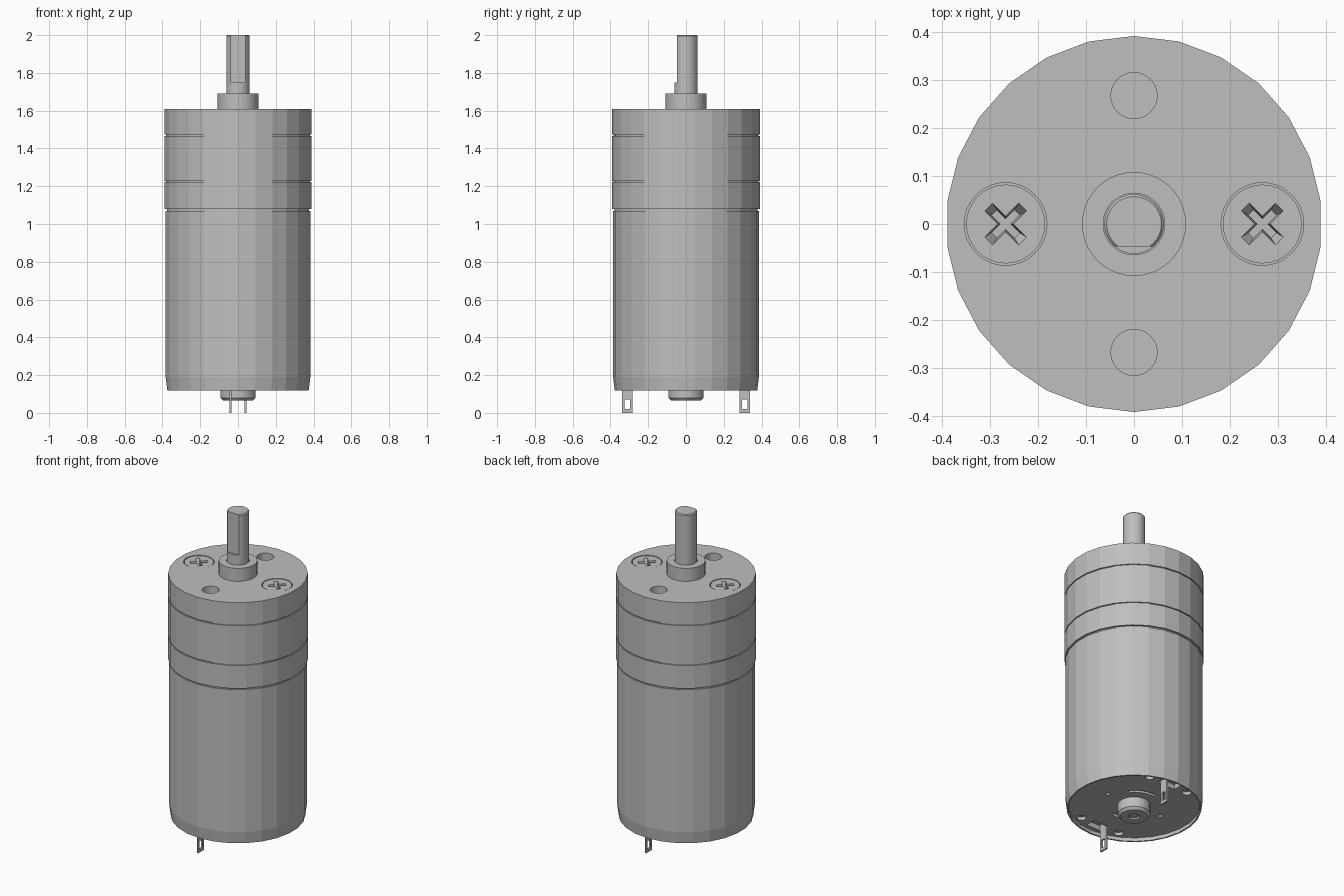
import bpy, bmesh, math
from mathutils import Matrix, Vector

cube = bpy.data.objects.get("Cube")
if cube:
    bpy.data.objects.remove(cube, do_unlink=True)

GREY = (0.52, 0.52, 0.52, 1)
metal = bpy.data.materials.new("grey metal")
metal.use_nodes = True
metal.diffuse_color = GREY
metal.node_tree.nodes["Principled BSDF"].inputs["Base Color"].default_value = GREY


def finish(name, bm):
    bmesh.ops.recalc_face_normals(bm, faces=bm.faces[:])
    mesh = bpy.data.meshes.new(name)
    bm.to_mesh(mesh)
    bm.free()
    mesh.materials.append(metal)
    obj = bpy.data.objects.new(name, mesh)
    bpy.context.collection.objects.link(obj)
    return obj


def lathe(name, profile, sides, x=0, y=0):
    """Revolve (radius, z) points about a vertical axis; one corner faces +y."""
    bm = bmesh.new()
    rings = []
    for r, z in profile:
        count = sides if r > 0 else 1
        rings.append([bm.verts.new((x + r * math.sin(math.tau * i / sides),
                                    y + r * math.cos(math.tau * i / sides), z))
                      for i in range(count)])
    for a, b in zip(rings, rings[1:]):
        for i in range(sides):
            j = (i + 1) % sides
            if len(a) == 1:
                bm.faces.new((a[0], b[i], b[j]))
            elif len(b) == 1:
                bm.faces.new((a[i], b[0], a[j]))
            else:
                bm.faces.new((a[i], b[i], b[j], a[j]))
    return finish(name, bm)


def rod(name, r, z0, z1, sides=32, x=0, y=0):
    return lathe(name, [(0, z0), (r, z0), (r, z1), (0, z1)], sides, x, y)


def box(name, centre, size):
    bm = bmesh.new()
    bmesh.ops.create_cube(bm, size=1, matrix=Matrix.Translation(centre)
                          @ Matrix.Diagonal((*size, 1)))
    return finish(name, bm)


def prism(name, outline, z0, z1, centre=(0, 0), taper=1):
    """Extrude a flat outline; the lower end is scaled by taper."""
    bm = bmesh.new()
    cx, cy = centre
    low = [bm.verts.new((cx + x * taper, cy + y * taper, z0)) for x, y in outline]
    high = [bm.verts.new((cx + x, cy + y, z1)) for x, y in outline]
    bm.faces.new(low)
    bm.faces.new(high)
    for i in range(len(low)):
        j = (i + 1) % len(low)
        bm.faces.new((low[i], low[j], high[j], high[i]))
    return finish(name, bm)


def cut(target, cutter):
    cutter.hide_render = True
    mod = target.modifiers.new("cut", "BOOLEAN")
    mod.operation = "DIFFERENCE"
    mod.solver = "EXACT"
    mod.object = cutter
    bpy.context.view_layer.objects.active = target
    bpy.ops.object.modifier_apply(modifier=mod.name)
    bpy.data.objects.remove(cutter, do_unlink=True)


# Motor can with tapered foot, recessed end plate and neck
SIDES = 26
can = lathe("motor_can", [(0, .14), (.368, .14), (.368, .118), (.377, .118),
                          (.386, .19), (.386, 1.07), (.379, 1.07),
                          (.379, 1.09), (0, 1.09)], SIDES)

# Gearbox with thin seams between its stacked sections
R, TOP = .391, 1.61
profile = [(0, 1.08), (R, 1.08)]
for seam in (1.225, 1.47):
    profile += [(R, seam - .003), (R - .007, seam - .003),
                (R - .007, seam + .003), (R, seam + .003)]
profile += [(R, TOP), (0, TOP)]
gearbox = lathe("gearbox", profile, SIDES)

# Mounting holes and screw pockets in the top face
for side in (-1, 1):
    cut(gearbox, rod("mount_cutter", .048, TOP - .12, TOP + .1, y=side * .267))
    cut(gearbox, rod("pocket_cutter", .086, TOP - .04, TOP + .1, x=side * .267))

# Cross-head screws
w, arm = .012, .052
quarter = [Vector((w, w)), Vector((w, arm)), Vector((-w, arm))]
cross = [Matrix.Rotation(math.radians(45 + 90 * k), 2) @ p
         for k in range(4) for p in quarter]
for side, label in ((-1, "right"), (1, "left")):
    screw = lathe(label + "_screw", [(0, TOP - .05), (.082, TOP - .05),
                                     (.082, TOP - .002), (0, TOP - .002)],
                  32, x=side * .267)
    cut(screw, prism("cross_cutter", cross, TOP - .035, TOP + .002,
                     (side * .267, 0), .65))

# Output bearing collar and D-shaped shaft
lathe("shaft_collar", [(.064, TOP - .01), (.108, TOP - .01), (.108, 1.69),
                       (.064, 1.69), (.064, TOP - .01)], 40)
shaft = lathe("output_shaft", [(0, 1.6), (.062, 1.6), (.062, 1.994),
                               (.057, 2), (0, 2)], 32)
cut(shaft, box("flat_cutter", (0, -.147, 1.95), (.4, .2, .4)))

# Holes and slots in the end plate
for sx in (-1, 1):
    cut(can, rod("vent_cutter", .012, .1, .17, 16, x=sx * .19))
    for sy in (-1, 1):
        cut(can, rod("crimp_cutter", .027, .1, .16, 20, sx * .135, sy * .297))
for s in (-1, 1):
    cut(can, box("terminal_slot_cutter", (0, s * .31, .135), (.12, .06, .07)))
    angles = [math.radians(40 + 10 * i) for i in range(7)]
    arc = [(s * .165 * math.cos(a), s * .165 * math.sin(a)) for a in angles]
    arc += [(s * .145 * math.cos(a), s * .145 * math.sin(a)) for a in reversed(angles)]
    cut(can, prism("arc_cutter", arc, .1, .16))

# Rear bearing hub with the tail of the rotor shaft inside
lathe("rear_hub", [(0, .15), (.092, .15), (.092, .08), (.078, .065),
                   (.032, .065), (.032, .08), (0, .08)], 32)
rod("rotor_tail", .024, .07, .1, 20)

# Solder terminals with slotted eyes
for s, label in ((-1, "front"), (1, "back")):
    tab = box(label + "_terminal", (s * .04, s * .311, .09), (.01, .054, .18))
    cut(tab, box("eye_cutter", (s * .04, s * .311, .045), (.1, .028, .05)))
